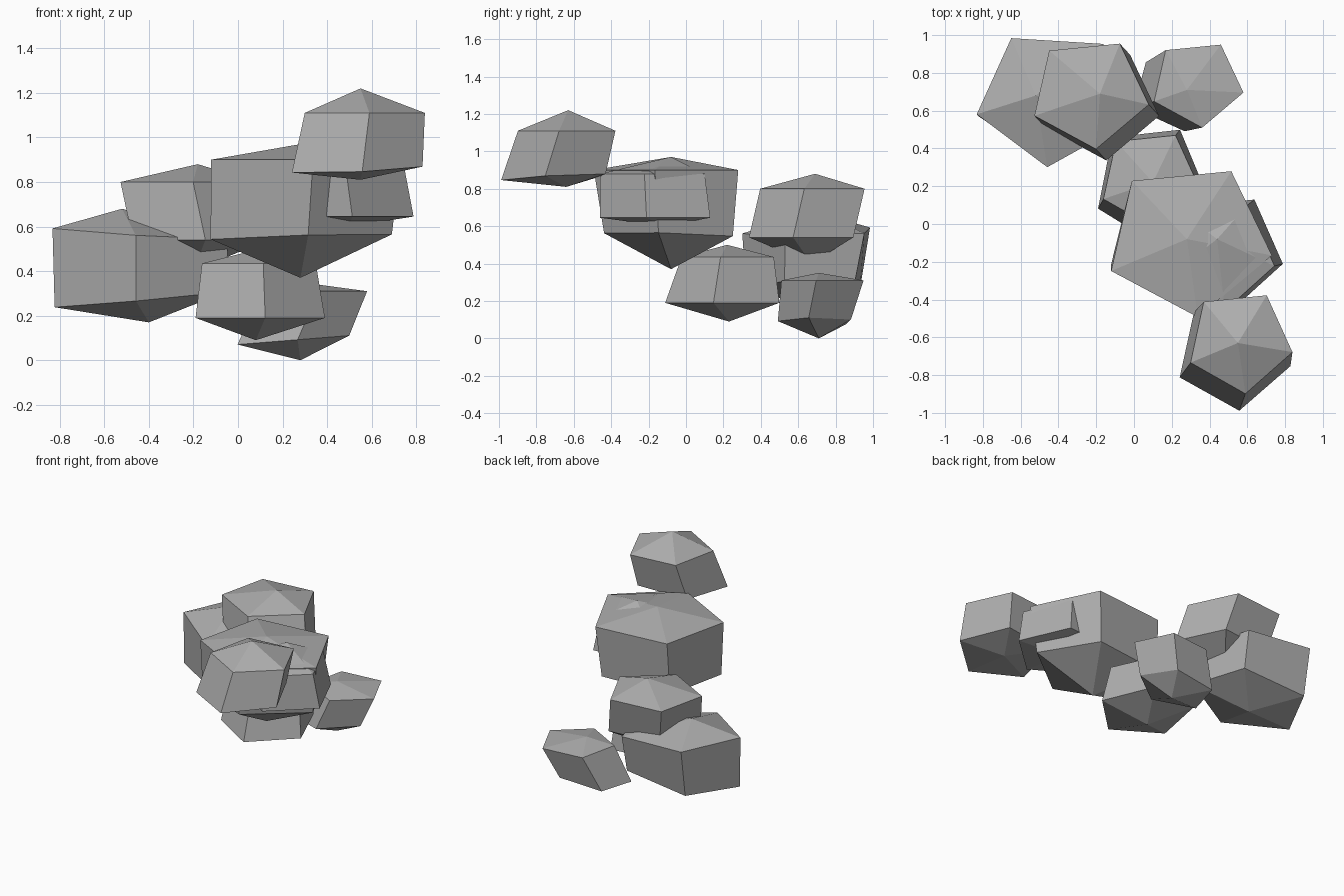
import bpy
import bmesh
from math import cos, sin, radians

if "Cube" in bpy.data.objects:
    bpy.data.objects.remove(bpy.data.objects["Cube"], do_unlink=True)

SIDES = 5

# One plain stone colour shared by every rock
stone = bpy.data.materials.new("grey_stone")
stone.use_nodes = True
stone_colour = (0.42, 0.42, 0.42, 1.0)
stone.diffuse_color = stone_colour
shader = next(n for n in stone.node_tree.nodes if n.type == "BSDF_PRINCIPLED")
shader.inputs["Base Color"].default_value = stone_colour
shader.inputs["Roughness"].default_value = 0.9


def add_ring(bm, centre, radii, tilt, phase):
    """Add a tilted elliptical ring of corner vertices."""
    corners = []
    for i in range(SIDES):
        angle = radians(phase + i * 360 / SIDES)
        dx, dy = radii[0] * cos(angle), radii[1] * sin(angle)
        height = centre[2] + tilt[0] * dx + tilt[1] * dy
        corners.append(bm.verts.new((centre[0] + dx, centre[1] + dy, height)))
    return corners


def add_rock(name, peak, upper, upper_radii, lower, lower_radii, base,
             upper_tilt=(0, 0), lower_tilt=(0, 0), phase=-12):
    """Build a five-sided boulder: a peak, two rings and a base point."""
    bm = bmesh.new()
    top_point = bm.verts.new(peak)
    base_point = bm.verts.new(base)
    upper_ring = add_ring(bm, upper, upper_radii, upper_tilt, phase)
    lower_ring = add_ring(bm, lower, lower_radii, lower_tilt, phase)
    for i in range(SIDES):
        j = (i + 1) % SIDES
        bm.faces.new((top_point, upper_ring[i], upper_ring[j]))
        bm.faces.new((upper_ring[i], lower_ring[i], lower_ring[j], upper_ring[j]))
        bm.faces.new((base_point, lower_ring[j], lower_ring[i]))
    bmesh.ops.recalc_face_normals(bm, faces=bm.faces[:])
    mesh = bpy.data.meshes.new(name)
    bm.to_mesh(mesh)
    bm.free()
    mesh.materials.append(stone)
    rock = bpy.data.objects.new(name, mesh)
    bpy.context.collection.objects.link(rock)
    return rock


# Highest rock, at the front
add_rock("front_rock",
         peak=(.55, -.63, 1.22), base=(.55, -.64, .81),
         upper=(.56, -.62, 1.11), upper_radii=(.285, .28),
         lower=(.525, -.69, .86), lower_radii=(.31, .3),
         lower_tilt=(.04, .05))

# Largest rock, with a smaller one embedded in its left side
add_rock("large_rock",
         peak=(.28, -.08, .97), base=(.28, -.08, .37),
         upper=(.29, -.08, .9), upper_radii=(.45, .415),
         lower=(.27, -.07, .55), lower_radii=(.43, .37),
         lower_tilt=(.03, -.03))
add_rock("embedded_rock",
         peak=(.44, -.08, .97), base=(.5, -.12, .6),
         upper=(.45, -.16, .88), upper_radii=(.3, .3),
         lower=(.48, -.145, .645), lower_radii=(.315, .317))

# Rock bridging the middle of the chain
add_rock("middle_rock",
         peak=(.1, .22, .5), base=(.08, .23, .09),
         upper=(.085, .24, .435), upper_radii=(.27, .265),
         lower=(.09, .215, .19), lower_radii=(.307, .328))

# Cluster of three rocks at the back
add_rock("low_back_rock",
         peak=(.28, .71, .35), base=(.28, .71, 0),
         upper=(.335, .745, .31), upper_radii=(.25, .236),
         lower=(.24, .7, .09), lower_radii=(.265, .21),
         lower_tilt=(.08, 0))
add_rock("upper_back_rock",
         peak=(-.18, .69, .88), base=(-.2, .67, .4),
         upper=(-.235, .695, .8), upper_radii=(.32, .3),
         lower=(-.18, .635, .54), lower_radii=(.32, .3))
add_rock("wide_back_rock",
         peak=(-.52, .68, .68), base=(-.4, .67, .17),
         upper=(-.43, .67, .57), upper_radii=(.415, .37),
         lower=(-.43, .65, .275), lower_radii=(.405, .33),
         upper_tilt=(-.06, .03), lower_tilt=(.09, .02), phase=-22)
